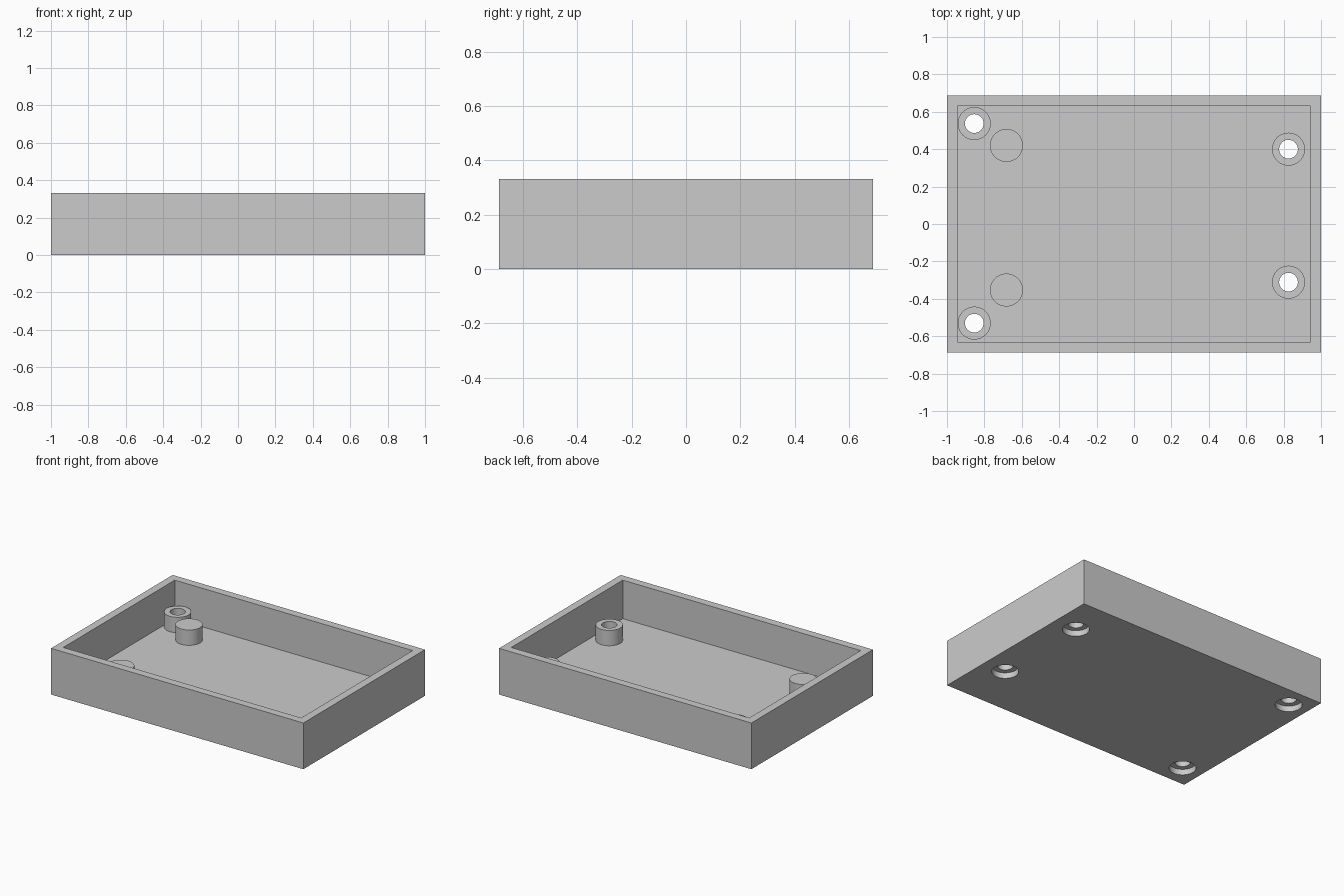
import bpy
import math

if "Cube" in bpy.data.objects:
    bpy.data.objects.remove(bpy.data.objects["Cube"], do_unlink=True)

HALF_X, HALF_Y, HEIGHT = 1.0, 0.688, 0.331
WALL, FLOOR, POST_TOP = 0.057, 0.055, 0.165
POST_R, HOLE_R, RECESS_R, RECESS_DEPTH = 0.088, 0.05, 0.087, 0.041

grey = bpy.data.materials.new("plain grey")
grey.use_nodes = True
grey.diffuse_color = (0.6, 0.6, 0.6, 1)
grey.node_tree.nodes["Principled BSDF"].inputs["Base Color"].default_value = (0.6, 0.6, 0.6, 1)


def box(name, half_x, half_y, z0, z1):
    bpy.ops.mesh.primitive_cube_add(size=1, location=(0, 0, (z0 + z1) / 2))
    ob = bpy.context.object
    ob.name = name
    ob.scale = (2 * half_x, 2 * half_y, z1 - z0)
    bpy.ops.object.transform_apply(location=True, rotation=False, scale=True)
    ob.data.materials.append(grey)
    return ob


def cylinder(name, x, y, radius, z0, z1):
    bpy.ops.mesh.primitive_cylinder_add(vertices=64, radius=radius, depth=z1 - z0,
                                        location=(x, y, (z0 + z1) / 2))
    ob = bpy.context.object
    ob.name = name
    ob.data.materials.append(grey)
    return ob


def cut(target, cutter):
    """Subtract the cutter from the target, then discard it."""
    cutter.hide_render = True
    mod = target.modifiers.new("cut", 'BOOLEAN')
    mod.operation = 'DIFFERENCE'
    mod.solver = 'EXACT'
    mod.object = cutter
    bpy.context.view_layer.objects.active = target
    bpy.ops.object.modifier_apply(modifier=mod.name)
    bpy.data.objects.remove(cutter, do_unlink=True)


def smooth(ob):
    bpy.ops.object.select_all(action='DESELECT')
    ob.select_set(True)
    bpy.context.view_layer.objects.active = ob
    bpy.ops.object.shade_smooth_by_angle(angle=math.radians(30))


# Open tray
tray = box("tray", HALF_X, HALF_Y, 0, HEIGHT)
cut(tray, box("cavity_cutter", HALF_X - WALL, HALF_Y - WALL, FLOOR, HEIGHT + 0.1))

# Hollow screw posts, each with a through hole and a round recess underneath
screw_posts = {
    "back_right": (-0.854, 0.537), "front_right": (-0.854, -0.53),
    "back_left": (0.826, 0.4), "front_left": (0.826, -0.311),
}
for place, (x, y) in screw_posts.items():
    post = cylinder(place + "_screw_post", x, y, POST_R, FLOOR - 0.003, POST_TOP)
    cut(post, cylinder("bore_cutter", x, y, HOLE_R, 0, POST_TOP + 0.1))
    cut(tray, cylinder("hole_cutter", x, y, HOLE_R, -0.1, FLOOR + 0.05))
    cut(tray, cylinder("recess_cutter", x, y, RECESS_R, -0.1, RECESS_DEPTH))
    smooth(post)

# Solid support pegs
for place, y in (("back", 0.42), ("front", -0.353)):
    smooth(cylinder(place + "_support_peg", -0.682, y, POST_R, FLOOR - 0.003, POST_TOP))

smooth(tray)
